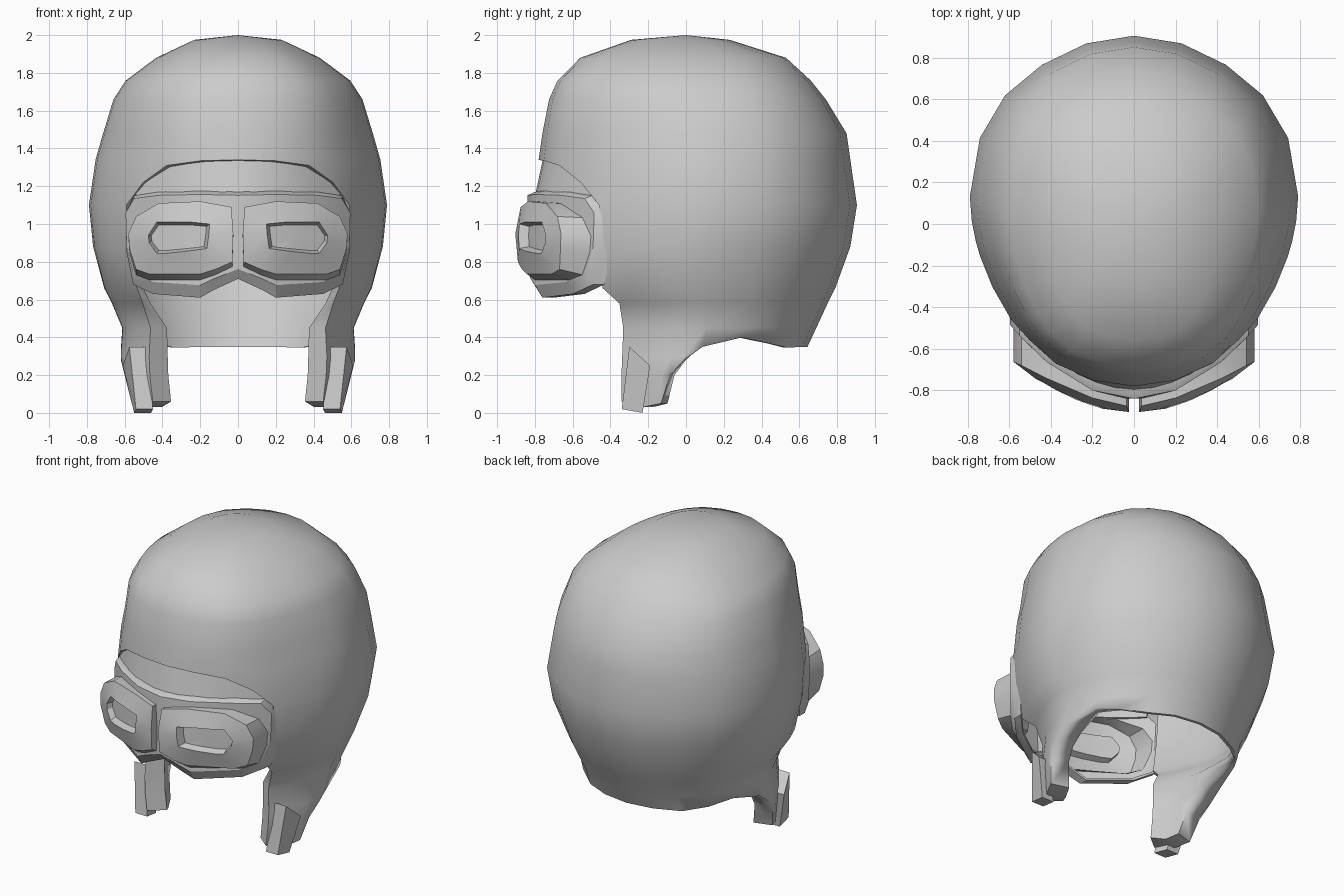
import bpy, bmesh, math
from mathutils import Vector

if "Cube" in bpy.data.objects:
    bpy.data.objects.remove(bpy.data.objects["Cube"])

GREY = (0.6, 0.6, 0.6, 1)
mat = bpy.data.materials.new("matte grey")
mat.use_nodes = True
mat.diffuse_color = GREY
mat.node_tree.nodes["Principled BSDF"].inputs["Base Color"].default_value = GREY


def clamp(v):
    return max(0.0, min(1.0, v))


class Builder:
    """Collects faces, sharing vertices that coincide."""

    def __init__(self):
        self.bm = bmesh.new()
        self.found = {}

    def vert(self, co):
        key = tuple(round(c, 4) + 0.0 for c in co)
        if key not in self.found:
            self.found[key] = self.bm.verts.new(co)
        return self.found[key]

    def face(self, points):
        verts = list(dict.fromkeys(self.vert(p) for p in points))
        if len(verts) > 2 and any(abs(v.co.x) > 0.0001 for v in verts):
            self.bm.faces.new(verts)

    def finish(self, name, angle, thickness=0, faces_front=False):
        bm = self.bm
        bmesh.ops.recalc_face_normals(bm, faces=bm.faces)
        if faces_front and sum(f.normal.y * f.calc_area() for f in bm.faces) > 0:
            bmesh.ops.reverse_faces(bm, faces=bm.faces)
        mesh = bpy.data.meshes.new(name)
        bm.to_mesh(mesh)
        bm.free()
        mesh.materials.append(mat)
        obj = bpy.data.objects.new(name, mesh)
        bpy.context.collection.objects.link(obj)
        bpy.ops.object.select_all(action='DESELECT')
        obj.select_set(True)
        bpy.context.view_layer.objects.active = obj
        if thickness:
            mod = obj.modifiers.new("thickness", 'SOLIDIFY')
            mod.thickness = thickness
            bpy.ops.object.modifier_apply(modifier=mod.name)
        bpy.ops.object.shade_smooth_by_angle(angle=math.radians(angle))
        return obj


# Helmet cross-sections: height, half width, front, back
SECTIONS = [
    (0, .59, -.57, .6), (.2, .62, -.57, .6), (.3, .625, -.57, .62),
    (.45, .615, -.58, .69), (.58, .67, -.62, .75), (.66, .71, -.74, .79),
    (.88, .765, -.78, .87), (1.1, .785, -.79, .905), (1.34, .75, -.78, .87),
    (1.48, .71, -.76, .85), (1.66, .655, -.725, .74), (1.76, .59, -.68, .66),
    (1.88, .43, -.56, .53), (1.975, .23, -.29, .23), (2, 0, 0, 0)]
# Rim height by angle from the front: brow, then ear flap to nape
BROW = [(0, 1.34), (15, 1.335), (30, 1.31), (42, 1.22), (51, 1.1)]
SIDE = [(51, .06), (64, .03), (75, .05), (80, .2), (87, .28), (95, .35),
        (114, .4), (130, .37), (146, .345), (163, .35), (180, .35)]


def shell_point(angle, z, side):
    for a, b in zip(SECTIONS, SECTIONS[1:]):
        if z <= b[0]:
            t = (z - a[0]) / (b[0] - a[0])
            w, f, k = (p + (q - p) * t for p, q in zip(a[1:], b[1:]))
            break
    r = math.radians(angle)
    # Squarer towards the crown
    swell = 1 + .04 * clamp((z - 1.4) / .3) * math.sin(2 * r) ** 2
    # Slightly flatter before the ears, fuller behind them
    if 30 < angle < 150:
        amount = 1 if angle < 90 else clamp((z - .6) / .4)
        swell += .035 * amount * math.sin(3 * (r - math.pi / 2))
    return Vector((side * w * swell * math.sin(r),
                   (f + k) / 2 - swell * (k - f) / 2 * math.cos(r), z))


def inner_point(co):
    # The lining thickens around the ears and thins out at the nape rim
    flap = clamp((.6 - co.z) / .2) * clamp((.4 - co.y) / .3)
    t = .015 + .035 * clamp((co.z - .3) / .4) + .11 * flap
    out = Vector((co.x, co.y - .03, 0))
    scale = max(0, 1 - t / max(out.length, .001))
    return Vector((co.x * scale, .03 + out.y * scale,
                   co.z - .05 * clamp((co.z - 1.2) / .6)))


# Helmet shell with lining and rim
shell = Builder()
levels = [s[0] for s in SECTIONS]
for side in (1, -1):
    for part in (BROW, SIDE):
        for (a, rim_a), (b, rim_b) in zip(part, part[1:]):
            for lo, hi in zip(levels, levels[1:]):
                shell.face([shell_point(a, max(lo, rim_a), side),
                            shell_point(b, max(lo, rim_b), side),
                            shell_point(b, max(hi, rim_b), side),
                            shell_point(a, max(hi, rim_a), side)])
bm = shell.bm
outer = list(bm.faces)
rim = [e for e in bm.edges if len(e.link_faces) == 1]
lining = {v: bm.verts.new(inner_point(v.co)) for v in list(bm.verts)}
for f in outer:
    bm.faces.new([lining[v] for v in reversed(f.verts)])
for e in rim:
    p, q = e.verts
    bm.faces.new([p, q, lining[q], lining[p]])
mesh = shell.finish("helmet_shell", 50).data
# Rounded shading over the ear arches
for e in mesh.edges:
    ends = [mesh.vertices[i].co for i in e.vertices]
    if all(-.15 < c.y < .5 and .1 < c.z < .45 for c in ends):
        e.use_edge_sharp = False


# Goggles: matching outlines (x, z) for padding, frame and lens opening
PAD = [(0, 1.17), (.2, 1.175), (.42, 1.17), (.55, 1.15), (.595, 1.06), (.59, .85),
       (.555, .68), (.45, .63), (.2, .61), (.13, .65), (0, .71), (0, .95)]
FRAME = [(.035, 1.09), (.2, 1.12), (.42, 1.11), (.54, 1.04), (.58, .95), (.575, .87),
         (.54, .76), (.47, .735), (.2, .735), (.12, .76), (.03, .8), (.025, .95)]
LENS = [(.15, 1), (.25, 1.01), (.36, 1.01), (.43, 1.01), (.475, .94), (.47, .9),
        (.43, .845), (.38, .845), (.28, .855), (.2, .865), (.165, .87), (.155, .94)]


def pad_y(x, z):
    return -.84 + x * x


def frame_y(x, z):
    # The front plate bows back to the sides, top and bottom
    return -.905 + .72 * x * x + (z - .92) ** 2


def ring(outline, depth, offset, side):
    return [Vector((side * x, depth(x, z) + offset, z)) for x, z in outline]


def scaled(outline, cx, cz, sx, sz):
    return [(cx + (x - cx) * sx, cz + (z - cz) * sz) for x, z in outline]


pad_front = scaled(PAD, 0, 1.05, 1, .85)
frame_base = scaled(FRAME, 0, 1.12, 1, 1.08)
lens_pane = scaled(LENS, .32, .93, .9, .82)
goggles = Builder()
for side in (1, -1):
    rings = [ring(PAD, pad_y, .1, side), ring(PAD, pad_y, .04, side),
             ring(pad_front, pad_y, 0, side), ring(frame_base, pad_y, 0, side),
             ring(FRAME, frame_y, 0, side), ring(LENS, frame_y, 0, side),
             ring(lens_pane, frame_y, .05, side)]
    for a, b in zip(rings, rings[1:]):
        for i in range(len(a)):
            j = (i + 1) % len(a)
            goggles.face([a[i], a[j], b[j], b[i]])
    # Lens pane
    last = rings[-1]
    middle = sum(last, Vector()) / len(last) - Vector((0, .01, 0))
    for i in range(len(last)):
        goggles.face([last[i], last[(i + 1) % len(last)], middle])
goggles.finish("goggles", 30, .015, True)

# Forehead band between brow and goggles
band = Builder()
xs = [i * .09 for i in range(-6, 7)]
for a, b in zip(xs, xs[1:]):
    band.face([Vector((x, pad_y(x, z) + back, z)) for x, back, z in
               ((a, .03, 1.1), (b, .03, 1.1), (b, .09, 1.38), (a, .09, 1.38))])
band.finish("forehead_band", 40, .02, True)

# Strap tabs on the ear flaps
TAB = [(-.34, .02, .54), (-.23, 0, .55), (-.19, .25, .61), (-.3, .35, .575)]
for side, label in ((1, "left"), (-1, "right")):
    tab = Builder()
    front = [Vector((side * x, y, z)) for y, z, x in TAB]
    back = [p - Vector((side * .09, 0, 0)) for p in front]
    tab.face(front)
    tab.face(back[::-1])
    for i in range(4):
        j = (i + 1) % 4
        tab.face([front[i], front[j], back[j], back[i]])
    tab.finish(label + "_strap_tab", 30)
